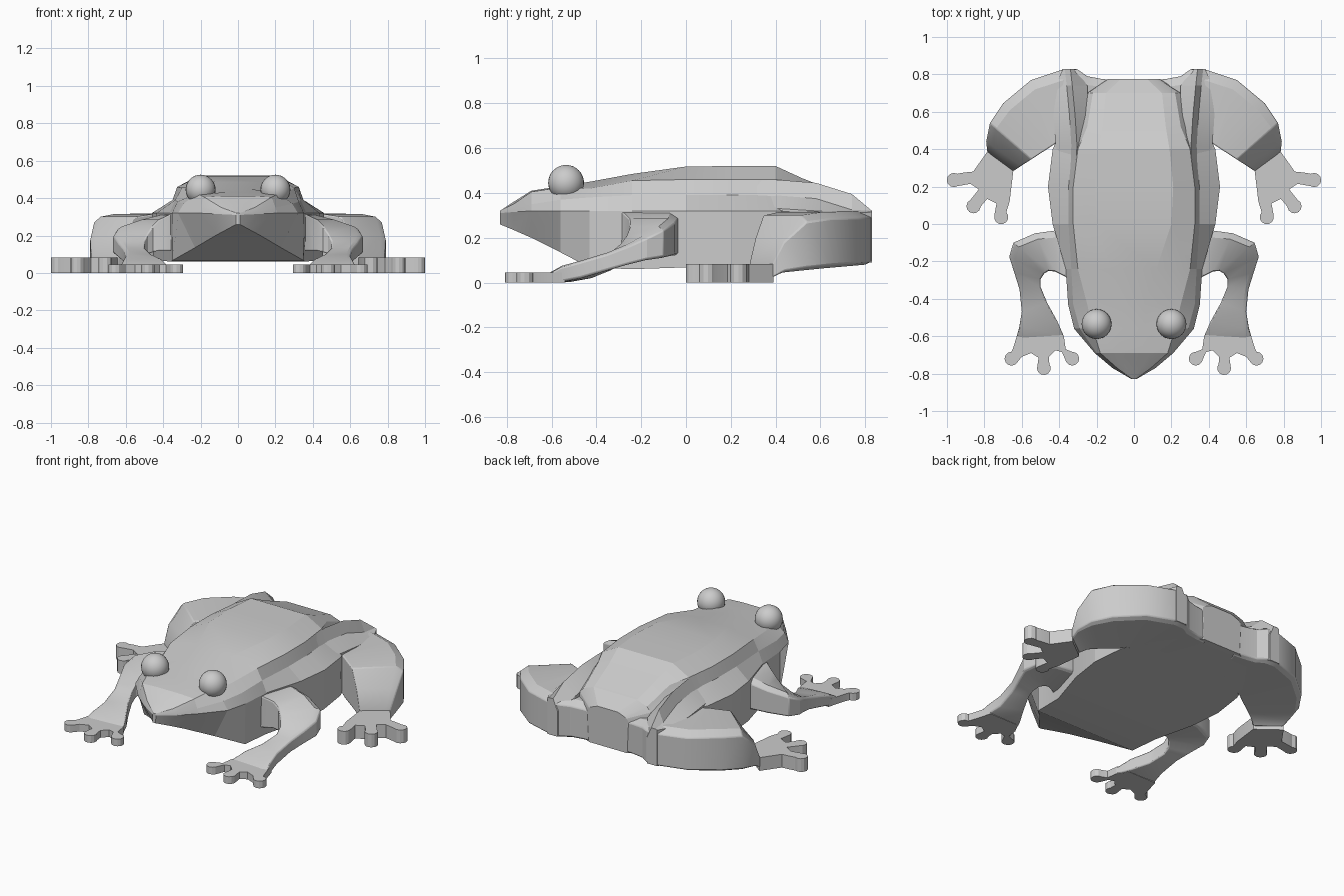
import bpy, bmesh, math


def finish(name, bm, mirror=False, bevel=0, angle=14):
    bmesh.ops.recalc_face_normals(bm, faces=bm.faces)
    me = bpy.data.meshes.new(name)
    bm.to_mesh(me)
    bm.free()
    ob = bpy.data.objects.new(name, me)
    bpy.context.collection.objects.link(ob)
    if bevel:
        b = ob.modifiers.new("Bevel", 'BEVEL')
        b.width, b.segments, b.limit_method = bevel, 2, 'ANGLE'
        b.angle_limit = math.radians(40)
    if mirror:
        m = ob.modifiers.new("Mirror", 'MIRROR')
        m.use_mirror_merge = False
    bpy.ops.object.select_all(action='DESELECT')
    ob.select_set(True)
    bpy.context.view_layer.objects.active = ob
    bpy.ops.object.shade_smooth_by_angle(angle=math.radians(angle))
    return ob


def loft(name, rings, **kw):
    bm = bmesh.new()
    vs = [[bm.verts.new(p) for p in r] for r in rings]
    n = len(vs[0])
    for a, b in zip(vs, vs[1:]):
        for i in range(n):
            j = (i + 1) % n
            bm.faces.new((a[i], a[j], b[j], b[i]))
    bm.faces.new(vs[0])
    bm.faces.new(vs[-1])
    return finish(name, bm, **kw)


def limb(name, sections):
    # each section: outer x, y, inner x, y, top z, bottom z
    rings = []
    for ox, oy, ix, iy, t, b in sections:
        def at(f, h):
            return (ix + (ox - ix) * f, iy + (oy - iy) * f, b + (t - b) * h)
        rings.append([at(0, 0), at(.92, 0), at(1, .06), at(1, .88), at(.85, 1), at(0, 1)])
    return loft(name, rings, mirror=True, bevel=.006, angle=24)


def foot(name, start, toes, notches, end, palm, r, height):
    pts = list(start)
    for i, (x, y) in enumerate(toes):
        d = math.atan2(y - palm[1], x - palm[0])
        for k in range(9):
            a = d + math.radians(-120 + 240 * k / 8)
            pts.append((x + r * math.cos(a), y + r * math.sin(a)))
        if i < len(notches):
            pts += notches[i]
    pts += end
    return loft(name, [[(x, y, 0) for x, y in pts], [(x, y, height) for x, y in pts]], mirror=True)


# body: y, bottom width, bottom z, side width, side z, strip width, strip z, ridge width, ridge z, top width, top z
body = [
    (-.83, .01, .26, .012, .31, .01, .315, .008, .32, .005, .32),
    (-.77, .055, .235, .115, .315, .11, .33, .09, .35, .04, .36),
    (-.69, .12, .20, .21, .32, .20, .35, .18, .405, .09, .41),
    (-.56, .23, .135, .32, .32, .29, .37, .22, .425, .06, .43),
    (-.43, .35, .067, .352, .32, .325, .38, .25, .42, .06, .45),
    (-.24, .36, .06, .365, .32, .335, .39, .30, .455, .12, .485),
    (0, .43, .068, .435, .32, .35, .39, .325, .46, .20, .518),
    (.2, .455, .073, .46, .32, .35, .39, .325, .46, .21, .52),
    (.4, .43, .077, .435, .32, .33, .39, .30, .46, .19, .52),
    (.52, .38, .08, .38, .32, .29, .39, .25, .445, .17, .465),
    (.70, .25, .08, .25, .31, .245, .34, .22, .37, .15, .395),
    (.775, .13, .085, .14, .29, .13, .30, .11, .31, .07, .325),
]
rings = []
for y, wb, zb, *rest in body:
    half = [(wb, zb)] + [tuple(rest[i:i + 2]) for i in range(0, 8, 2)]
    rings.append([(x, y, z) for x, z in half] + [(-x, y, z) for x, z in reversed(half)])
loft("body", rings)

# haunch ridges: y, inner x, ridge x, ridge z, outer x, outer z
loft("haunch", [[(xi, y, .09), (xi, y, zr - .07), (xr, y, zr), (xr + .03, y, zr - .07 * (y < .8)),
                 (xo, y, zo), (xo, y, .09)]
                for y, xi, xr, zr, xo, zo in [
                    (.28, .24, .312, .455, .40, .33),
                    (.42, .24, .305, .458, .42, .33),
                    (.58, .24, .315, .445, .43, .32),
                    (.74, .25, .33, .395, .42, .31),
                    (.83, .31, .34, .32, .38, .315)]], mirror=True)

# hind legs
limb("hind_leg", [
    (.10, .77, .20, .50, .30, .08),
    (.17, .775, .23, .50, .305, .08),
    (.25, .79, .26, .48, .31, .08),
    (.30, .825, .32, .46, .32, .08),
    (.37, .83, .37, .44, .32, .08),
    (.55, .77, .42, .43, .317, .075),
    (.70, .645, .45, .41, .315, .065),
    (.77, .54, .55, .345, .30, .055),
    (.79, .44, .605, .31, .20, .045),
    (.784, .385, .645, .283, .085, .02)])
foot("hind_foot", [(.645, .285), (.665, .12)], [(.71, .037), (.858, .095), (.963, .235)],
     [[(.735, .11), (.785, .135)], [(.83, .185), (.875, .215)]],
     [(.91, .275), (.86, .28), (.782, .39)], (.76, .24), .038, .083)

# front legs
limb("front_leg", [
    (.30, -.03, .31, -.32, .33, .12),
    (.42, -.035, .37, -.28, .31, .12),
    (.53, -.05, .42, -.255, .285, .12),
    (.645, -.10, .455, -.25, .25, .11),
    (.667, -.175, .48, -.265, .21, .10),
    (.64, -.26, .50, -.295, .17, .08),
    (.612, -.35, .50, -.335, .135, .055),
    (.60, -.47, .465, -.42, .10, .02),
    (.615, -.56, .41, -.52, .075, .002),
    (.63, -.615, .375, -.60, .042, 0)])
foot("front_foot", [(.42, -.54), (.375, -.60), (.365, -.67)], [(.33, -.72), (.482, -.77), (.655, -.72)],
     [[(.385, -.685), (.42, -.675), (.455, -.71)], [(.51, -.715), (.55, -.69), (.60, -.71)]],
     [(.645, -.66), (.63, -.61), (.61, -.54)], (.5, -.63), .037, .045)

# eyes
bm = bmesh.new()
bmesh.ops.create_uvsphere(bm, u_segments=24, v_segments=16, radius=.08)
bmesh.ops.translate(bm, verts=bm.verts, vec=(.2, -.535, .445))
finish("eye", bm, mirror=True, angle=60)
